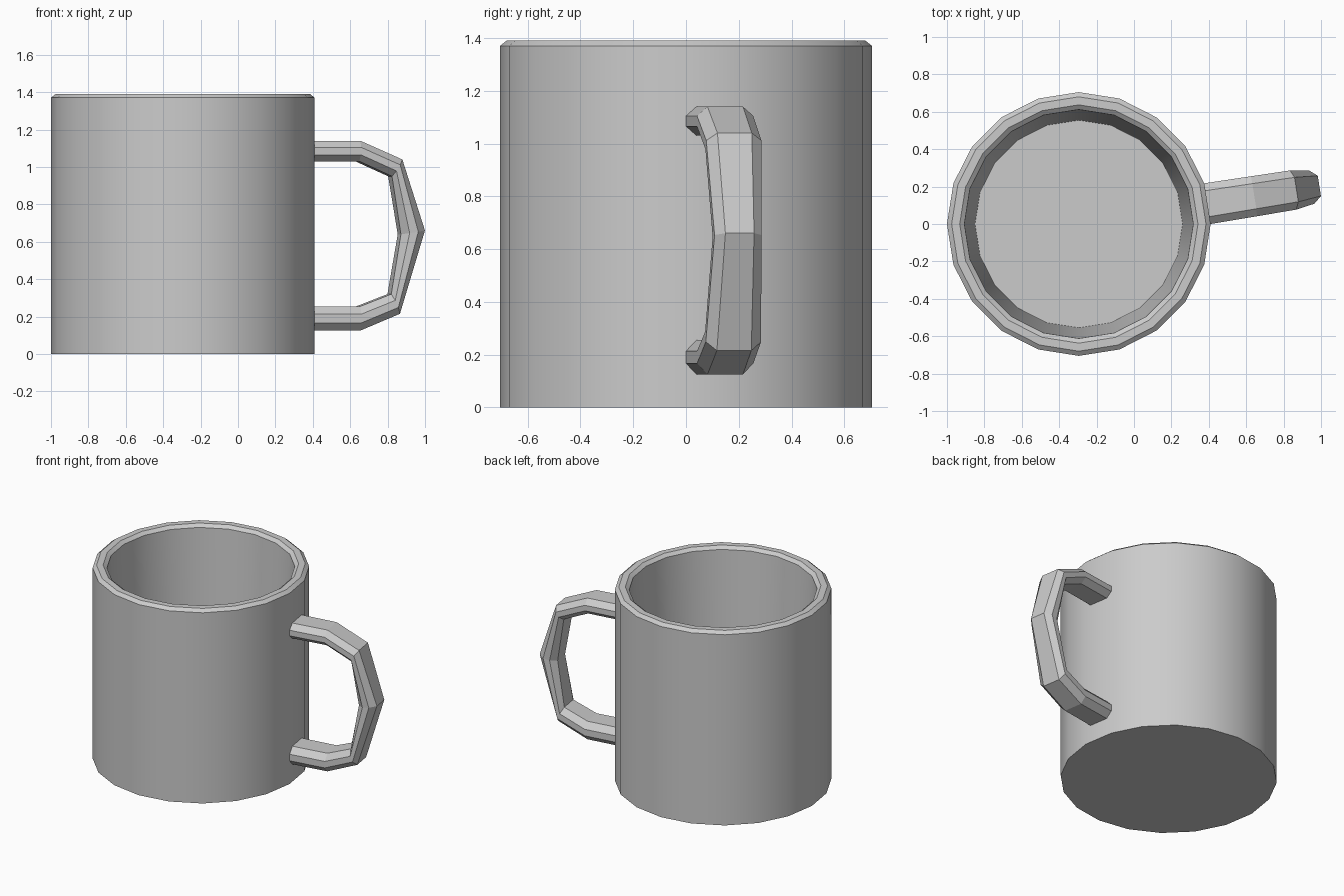
import bpy, bmesh, math

if "Cube" in bpy.data.objects:
    bpy.data.objects.remove(bpy.data.objects["Cube"])

CX, N = -0.295, 20          # body axis and number of sides


def make_object(name, bm):
    bmesh.ops.recalc_face_normals(bm, faces=bm.faces)
    mesh = bpy.data.meshes.new(name)
    bm.to_mesh(mesh)
    bm.free()
    obj = bpy.data.objects.new(name, mesh)
    bpy.context.collection.objects.link(obj)
    return obj


def bridge(bm, a, b):
    n = len(a)
    for i in range(n):
        bm.faces.new((a[i], a[(i + 1) % n], b[(i + 1) % n], b[i]))


# Mug body: one closed profile (radius, z) from underside to inner floor
profile = [(0.705, 0), (0.705, 1.37), (0.68, 1.39), (0.637, 1.39),
           (0.612, 1.37), (0.555, 0.09)]
bm = bmesh.new()
rings = [[bm.verts.new((CX + r * math.cos(2 * math.pi * i / N),
                        r * math.sin(2 * math.pi * i / N), z))
          for i in range(N)] for r, z in profile]
for a, b in zip(rings, rings[1:]):
    bridge(bm, a, b)
bm.faces.new(rings[0])
bm.faces.new(rings[-1])
body = make_object("mug_body", bm)
bpy.context.view_layer.objects.active = body
body.select_set(True)
bpy.ops.object.shade_smooth_by_angle(angle=math.radians(30))

# Handle: octagonal section swept out of one wall facet, which faces 9 degrees
ca, sa = math.cos(math.pi / N), math.sin(math.pi / N)
# outer (u, z), inner (u, z), half width, half width of the flat
stations = [
    ((0.696, 1.14), (0.696, 1.03), 0.110, 0.070),
    ((0.95, 1.14), (0.945, 1.03), 0.108, 0.068),
    ((1.178, 1.04), (1.122, 0.95), 0.106, 0.066),
    ((1.302, 0.66), (1.172, 0.64), 0.090, 0.055),
    ((1.165, 0.215), (1.118, 0.32), 0.106, 0.066),
    ((0.95, 0.125), (0.95, 0.255), 0.108, 0.068),
    ((0.696, 0.125), (0.696, 0.255), 0.110, 0.070),
]
bm = bmesh.new()
sections = []
for (uo, zo), (ui, zi), w, f in stations:
    ring = []
    for v, t in ((-f, 0), (f, 0), (w, 0.32), (w, 0.68),
                 (f, 1), (-f, 1), (-w, 0.68), (-w, 0.32)):
        u, z = uo + (ui - uo) * t, zo + (zi - zo) * t
        ring.append(bm.verts.new((CX + u * ca - v * sa, u * sa + v * ca, z)))
    sections.append(ring)
for a, b in zip(sections, sections[1:]):
    bridge(bm, a, b)
bm.faces.new(sections[0])
bm.faces.new(sections[-1])
make_object("handle", bm)
